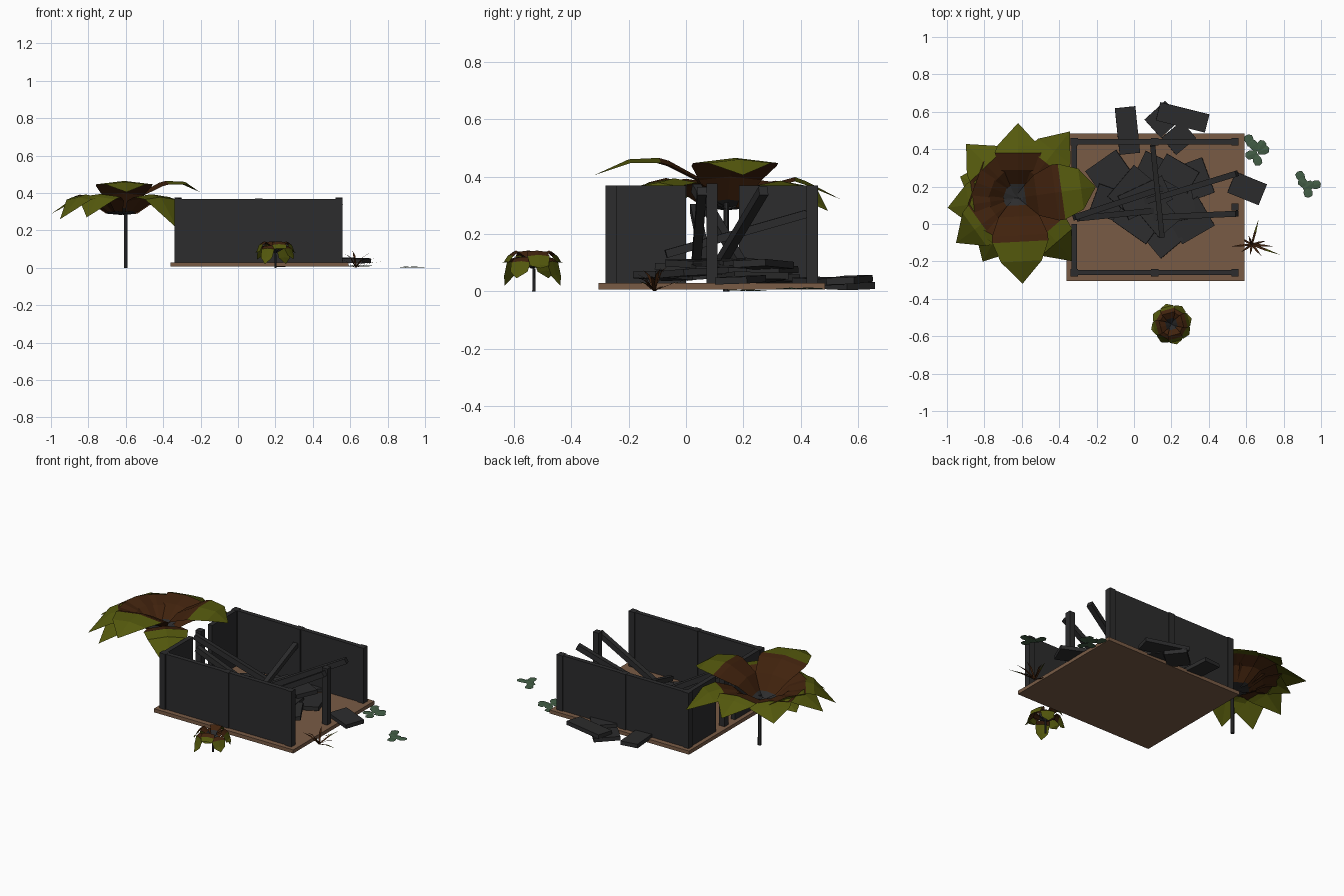
import bpy, bmesh, math, random
from mathutils import Vector, Matrix, Euler

random.seed(4)


def material(name, rgb):
    m = bpy.data.materials.new(name)
    m.diffuse_color = (*rgb, 1)
    return m


CHAR = material("charred grey", (0.025, 0.025, 0.026))
FLOOR = material("floor brown", (0.19, 0.105, 0.06))
OLIVE = material("leaf olive", (0.09, 0.10, 0.004))
BROWN = material("leaf brown", (0.052, 0.016, 0.004))
GREEN = material("sprig green", (0.055, 0.11, 0.06))


def finish(bm, name, mats):
    me = bpy.data.meshes.new(name)
    bm.to_mesh(me)
    bm.free()
    for m in mats:
        me.materials.append(m)
    ob = bpy.data.objects.new(name, me)
    bpy.context.collection.objects.link(ob)
    return ob


def box(name, centre, size, mat=CHAR, rot=(0, 0, 0)):
    bm = bmesh.new()
    M = Matrix.Translation(centre) @ Euler(rot).to_matrix().to_4x4() @ Matrix.Diagonal((*size, 1))
    bmesh.ops.create_cube(bm, size=1, matrix=M)
    return finish(bm, name, [mat])


def beam(name, a, b, t=0.032):
    a, b = Vector(a), Vector(b)
    d = b - a
    return box(name, (a + b) / 2, (t, t, d.length), CHAR, d.to_track_quat('Z', 'Y').to_euler())


# floor slab
box("floor", (0.115, 0.09, 0.018), (0.95, 0.79, 0.022), FLOOR)

# posts and wall panels
for x in (-0.32, 0.11, 0.54):
    for y in (-0.26, 0.44):
        box("wall_post", (x, y, 0.197), (0.04, 0.04, 0.345))
for x in (-0.32, 0.54):
    box("side_post", (x, 0.09, 0.2), (0.038, 0.038, 0.35))
for y in (-0.26, 0.44):
    for x in (-0.105, 0.325):
        box("long_wall_panel", (x, y, 0.197), (0.41, 0.028, 0.343))
box("left_wall_panel", (-0.32, -0.13, 0.197), (0.028, 0.26, 0.343))
box("left_wall_panel", (-0.32, 0.31, 0.197), (0.028, 0.25, 0.343))

# fallen roof beams
beam("roof_beam", (0.55, 0.27, 0.35), (0.06, 0.12, 0.10))
beam("roof_beam", (0.10, 0.42, 0.27), (0.15, -0.07, 0.13), 0.028)
beam("roof_beam", (-0.32, 0.035, 0.36), (0.15, 0.19, 0.10))
beam("roof_beam", (0.55, 0.055, 0.35), (0.10, 0.035, 0.09))
beam("roof_beam", (-0.30, 0.03, 0.29), (0.10, 0.07, 0.10))

# rubble pile: x, y, length, width, turn in degrees
pile = [(-0.13, 0.27, 0.20, 0.17, 35), (0.28, 0.22, 0.25, 0.20, 20), (0.16, -0.08, 0.16, 0.14, 40),
        (-0.10, 0.10, 0.24, 0.16, -20), (0.30, 0.02, 0.20, 0.18, 30), (0.08, 0.24, 0.26, 0.16, 65),
        (0.02, 0.02, 0.22, 0.16, -35), (0.19, 0.10, 0.26, 0.18, 10), (-0.01, 0.18, 0.22, 0.16, 50),
        (0.23, 0.27, 0.20, 0.13, -30), (0.12, 0.06, 0.22, 0.15, -50), (0.06, 0.14, 0.26, 0.14, 25)]
for i, (x, y, l, w, a) in enumerate(pile):
    tilt = (random.uniform(-.08, .08), random.uniform(-.08, .08), math.radians(a))
    box("rubble_slab", (x, y, 0.043 + 0.0055 * i), (l, w, 0.024), CHAR, tilt)

# slabs thrown outside
for x, y, z, l, w, a in [(-0.035, 0.50, 0.035, 0.11, 0.25, 6), (0.26, 0.57, 0.04, 0.27, 0.10, -14),
                         (0.155, 0.56, 0.02, 0.15, 0.13, 42), (0.24, 0.46, 0.035, 0.14, 0.12, 40),
                         (0.605, 0.19, 0.04, 0.18, 0.12, -22)]:
    box("scattered_slab", (x, y, z), (l, w, 0.024), CHAR, (0.03, 0.03, math.radians(a)))


def leaf(bm, base, angle, profile):
    # profile rows: distance out, height, half width, material of next strip
    R = Matrix.Rotation(math.radians(angle), 3, 'Z')
    rows = []
    for r, z, w, _ in profile:
        pts = [(r, 0, z)] if w == 0 else [(r, w, z - 0.12 * w), (r, 0, z), (r, -w, z - 0.12 * w)]
        rows.append([bm.verts.new(base + R @ Vector(p)) for p in pts])
    for a, b, p in zip(rows, rows[1:], profile):
        for k in range(2):
            if len(b) == 1:
                f = bm.faces.new((a[k], a[k + 1], b[0]))
            else:
                f = bm.faces.new((a[k], a[k + 1], b[k + 1], b[k]))
            f.material_index = p[3]


def trunk(name, x, y, r, h):
    bm = bmesh.new()
    bmesh.ops.create_cone(bm, cap_ends=True, segments=6, radius1=r, radius2=r * 0.85, depth=h,
                          matrix=Matrix.Translation((x, y, h / 2)))
    finish(bm, name, [CHAR])


# large leafy tree
trunk("tree_trunk", -0.60, 0.14, 0.011, 0.31)
bm = bmesh.new()
centre = Vector((-0.62, 0.14, 0))
for ang, reach, tip in [(90, 0.40, 0.32), (52, 0.45, 0.28), (-49, 0.45, 0.21), (-119, 0.39, 0.27),
                        (-144, 0.41, 0.26), (-172, 0.38, 0.29), (160, 0.33, 0.33), (134, 0.40, 0.32)]:
    z = random.uniform(-0.006, 0.01)
    leaf(bm, centre, ang, [(0.0, 0.285, 0.015, 0), (0.075, 0.30 + z, 0.045, 1), (0.15, 0.365 + z, 0.095, 1),
                           (0.24, 0.39 + z, 0.125, 2), (0.70 * reach, 0.375 + z, 0.11, 2), (reach, tip, 0, 2)])
for ang, reach in [(-87, 0.46), (8, 0.42)]:
    leaf(bm, centre, ang, [(0.0, 0.295, 0.02, 0), (0.04, 0.32, 0.06, 1), (0.10, 0.40, 0.11, 1), (0.20, 0.455, 0.15, 1),
                           (0.235, 0.465, 0.15, 2), (0.34, 0.46, 0.11, 2), (reach, 0.405, 0, 2)])
finish(bm, "tree_leaves", [CHAR, BROWN, OLIVE])

# small leafy plant
trunk("plant_stem", 0.20, -0.53, 0.006, 0.08)
bm = bmesh.new()
for i in range(8):
    drop = (0.08, 0.02, 0.10, 0.045)[i % 4]
    hi = 0.0 if i % 2 else 0.022
    leaf(bm, Vector((0.20, -0.535, 0)), i * 45 + 15,
         [(0.0, 0.08, 0.006, 0), (0.03, 0.10 + hi, 0.022, 1), (0.06, 0.12 + hi, 0.036, 1),
          (0.08, 0.105 + hi, 0.04, 2), (0.095, 0.6 * drop + 0.045, 0.034, 2), (0.112, drop, 0, 2)])
finish(bm, "plant_leaves", [CHAR, BROWN, OLIVE])

# dry grass tuft: turn, reach, height
bm = bmesh.new()
for ang, r, h in [(-20, 0.16, 0.035), (15, 0.08, 0.08), (75, 0.14, 0.04), (110, 0.05, 0.09), (150, 0.14, 0.03),
                  (185, 0.11, 0.05), (215, 0.07, 0.075), (260, 0.06, 0.06), (310, 0.08, 0.05), (-5, 0.12, 0.055)]:
    leaf(bm, Vector((0.63, -0.11, 0)), ang,
         [(0.0, 0.002, 0.005, 0), (r * 0.5, h * 0.75, 0.006, 1 if r > 0.13 else 0), (r, h, 0, 0)])
finish(bm, "grass_tuft", [BROWN, OLIVE])

# flat green sprigs
for name, x, y in [("sprig_near_floor", 0.65, 0.40), ("sprig_far", 0.935, 0.205)]:
    near = "near" in name
    bm = bmesh.new()
    spots = ([(-0.035, 0.05, 100), (0.045, -0.005, 20), (0.01, -0.06, -70), (-0.025, -0.03, 200), (0.03, 0.02, 60),
              (-0.01, 0.02, 120)] if near else
             [(-0.045, 0.05, 120), (0.035, 0.005, 10), (-0.005, -0.035, -80), (-0.03, 0.015, 150), (0.0, 0.0, 30)])
    for i, (dx, dy, a) in enumerate(spots):
        leaf(bm, Vector((x + dx, y + dy, (0.008 if near else 0.002) + 0.0005 * i)), a,
             [(-0.035, 0, 0.012, 0), (0.0, 0.003, 0.024, 0), (0.022, 0.003, 0.02, 0), (0.03, 0.001, 0, 0)])
    finish(bm, name, [GREEN])
